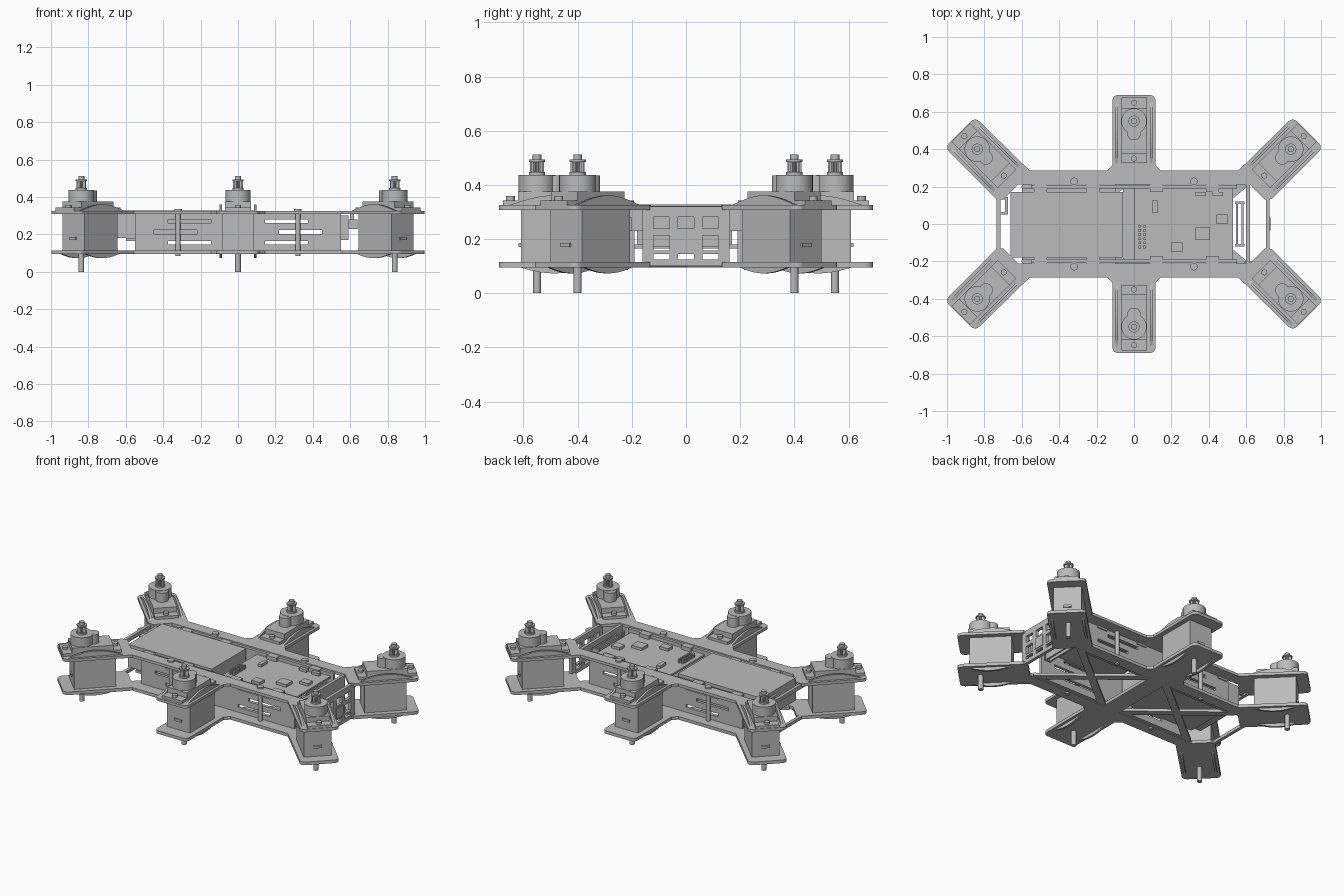
import bpy, bmesh, math
from mathutils import Vector, Matrix

cube = bpy.data.objects.get("Cube")
if cube:
    bpy.data.objects.remove(cube, do_unlink=True)

grey = bpy.data.materials.new("frame grey")
grey.use_nodes = True
grey.diffuse_color = (0.5, 0.5, 0.5, 1)
grey.node_tree.nodes["Principled BSDF"].inputs["Base Color"].default_value = (0.5, 0.5, 0.5, 1)


def finish(bm, name, smooth=False):
    bmesh.ops.recalc_face_normals(bm, faces=bm.faces)
    mesh = bpy.data.meshes.new(name)
    bm.to_mesh(mesh)
    bm.free()
    mesh.materials.append(grey)
    ob = bpy.data.objects.new(name, mesh)
    bpy.context.collection.objects.link(ob)
    if smooth:
        bpy.ops.object.select_all(action='DESELECT')
        ob.select_set(True)
        bpy.context.view_layer.objects.active = ob
        bpy.ops.object.shade_smooth_by_angle(angle=math.radians(35))
    return ob


def add_box(bm, x, y, z):
    m = Matrix.Translation(((x[0] + x[1]) / 2, (y[0] + y[1]) / 2, (z[0] + z[1]) / 2))
    size = (abs(x[1] - x[0]), abs(y[1] - y[0]), abs(z[1] - z[0]), 1)
    bmesh.ops.create_cube(bm, size=1, matrix=m @ Matrix.Diagonal(size))


def add_cyl(bm, x, y, z, r, sides=24):
    bmesh.ops.create_cone(bm, cap_ends=True, segments=sides, radius1=r, radius2=r,
                          depth=z[1] - z[0], matrix=Matrix.Translation((x, y, sum(z) / 2)))


def add_prism(bm, points, z):
    face = bm.faces.new([bm.verts.new((p[0], p[1], z[0])) for p in points])
    out = bmesh.ops.extrude_face_region(bm, geom=[face])
    top = [v for v in out["geom"] if isinstance(v, bmesh.types.BMVert)]
    bmesh.ops.translate(bm, verts=top, vec=(0, 0, z[1] - z[0]))


def boxes(name, *parts):
    bm = bmesh.new()
    for p in parts:
        add_box(bm, *p)
    return finish(bm, name)


def cut(ob, name, holes):
    cutter = boxes(name, *holes)
    cutter.hide_render = True
    cutter.hide_set(True)
    mod = ob.modifiers.new("holes", 'BOOLEAN')
    mod.object = cutter
    mod.solver = 'EXACT'
    # bake the cut so that only the finished panel remains
    bpy.context.view_layer.update()
    deps = bpy.context.evaluated_depsgraph_get()
    mesh = bpy.data.meshes.new_from_object(ob.evaluated_get(deps))
    ob.modifiers.clear()
    ob.data = mesh
    bpy.data.objects.remove(cutter, do_unlink=True)


LOW, HIGH = (0.095, 0.115), (0.308, 0.326)

# Frame plates: two rails with three arms each
half = [(0.115, 0.69), (0.115, 0.315), (0.145, 0.285), (0.557, 0.285), (0.849, 0.571),
        (1.011, 0.409), (0.735, 0.133), (0.70, 0.13), (0.62, 0.21)]
outline = half + [(-x, y) for x, y in reversed(half)]
for level, z in (("bottom", LOW), ("top", HIGH)):
    for side, s in (("left", 1), ("right", -1)):
        bm = bmesh.new()
        add_prism(bm, [(x, y * s) for x, y in outline], z)
        tips = [e for e in bm.edges if abs(e.verts[0].co.z - e.verts[1].co.z) > 0.01
                and abs(e.verts[0].co.y) > 0.39]
        bmesh.ops.bevel(bm, geom=tips, offset=0.03, segments=5, profile=0.5, affect='EDGES')
        finish(bm, f"{level}_plate_{side}")

# Bottom braces: two crosses and a middle bridge
bm = bmesh.new()
for sx in (1, -1):
    for sy in (1, -1):
        a, b = Vector((0.06 * sx, 0.215 * sy)), Vector((0.59 * sx, -0.215 * sy))
        n = Vector((a.y - b.y, b.x - a.x)).normalized() * 0.022
        add_prism(bm, [a + n, b + n, b - n, a - n], (LOW[0] + 0.001, LOW[1] - 0.001))
add_box(bm, (-0.06, 0.06), (-0.212, 0.212), LOW)
finish(bm, "bottom_braces")

# Slotted side panels with tabs
for side, s in (("left", 1), ("right", -1)):
    panel = boxes(f"side_panel_{side}", ((-0.55, 0.55), (0.19 * s, 0.208 * s), (0.1, 0.318)))
    holes = []
    for m in (-1, 1):
        for z, x0 in ((0.27, 0.145), (0.213, 0.22), (0.155, 0.145)):
            holes.append(((m * x0, m * (x0 + 0.23)), (0.15 * s, 0.25 * s), (z - 0.01, z + 0.01)))
    cut(panel, "slot_cutter", holes)
    boxes(f"panel_tabs_{side}", *[((x - 0.035, x + 0.035), (0.17 * s, 0.215 * s), (0.295, 0.322))
                                  for x in (-0.5, -0.22, 0.12, 0.42)])

# Perforated panel at the +x end
end = boxes("end_panel", ((0.705, 0.725), (-0.16, 0.16), (0.1, 0.32)))
holes = [((0.6, 0.8), (y - 0.03, y + 0.03), (z - h, z + h))
         for y in (-0.09, 0, 0.09) for z, h in ((0.26, 0.022), (0.185, 0.028), (0.135, 0.01))
         if (y, z) != (0, 0.185)]
cut(end, "end_hole_cutter", holes)
boxes("end_panel_plate", ((0.722, 0.73), (-0.035, 0.035), (0.155, 0.225)))

# Cross bars at both ends and the small rear hook
boxes("end_bars", ((0.6, 0.62), (-0.21, 0.21), (0.23, 0.322)),
      ((0.545, 0.555), (-0.12, 0.12), (0.17, 0.3)), ((0.575, 0.585), (-0.12, 0.12), (0.17, 0.3)),
      ((0.54, 0.59), (-0.12, -0.108), (0.17, 0.3)), ((0.54, 0.59), (0.108, 0.12), (0.17, 0.3)),
      ((0.59, 0.64), (-0.22, -0.2), (0.23, 0.28)),
      ((-0.735, -0.715), (-0.17, 0.17), (0.295, 0.32)), ((-0.735, -0.715), (-0.17, 0.17), LOW))
boxes("rear_hook", ((-0.725, -0.675), (0.13, 0.145), (0.3, 0.315)),
      ((-0.725, -0.675), (0.05, 0.065), (0.3, 0.315)), ((-0.69, -0.675), (0.05, 0.145), (0.3, 0.315)))

# Battery and circuit board
boxes("battery_box", ((-0.66, -0.06), (-0.18, 0.17), (0.18, 0.327)))
boxes("battery_tray", ((-0.6, -0.1), (-0.19, 0.19), (0.165, 0.18)))
boxes("circuit_board", ((0.0, 0.53), (-0.19, 0.19), (0.285, 0.297)))
chips = [((0.1, 0.125), (0.06, 0.125)), ((0.33, 0.405), (-0.085, -0.02)), ((0.33, 0.385), (0.15, 0.172)),
         ((0.42, 0.475), (0.15, 0.172)), ((0.2, 0.26), (-0.15, -0.1)), ((0.44, 0.5), (0.0, 0.05))]
boxes("board_chips", *[(x, y, (0.295, 0.314)) for x, y in chips])
boxes("board_pins", *[((x, x + 0.012), (-0.13 + 0.022 * i, -0.115 + 0.022 * i), (0.295, 0.322))
                      for x in (0.025, 0.05) for i in range(6)])

# Spacers with screws between the plates
bm = bmesh.new()
for x in (-0.32, 0.32):
    for y in (-0.228, 0.228):
        add_cyl(bm, x, y, (0.085, 0.332), 0.013, 16)
        add_cyl(bm, x, y, (0.326, 0.337), 0.02, 16)
finish(bm, "spacers", True)

# Servo, local: origin on the shaft, +y outward
bm = bmesh.new()
add_box(bm, (-0.083, 0.083), (-0.19, 0.06), (0.1, 0.327))
add_box(bm, (-0.07, 0.07), (-0.225, 0.125), (0.326, 0.343))
add_box(bm, (-0.07, 0.07), (-0.175, 0.07), (0.34, 0.376))
add_box(bm, (-0.025, 0.025), (0.06, 0.068), (0.17, 0.185))
body = finish(bm, "servo_body")

bm = bmesh.new()
add_cyl(bm, 0, 0, (0.37, 0.437), 0.068, 32)
add_cyl(bm, 0, -0.065, (0.37, 0.435), 0.037, 24)
for y in (-0.2, 0.098):
    add_cyl(bm, 0, y, (0.34, 0.358), 0.016, 16)
add_cyl(bm, 0, 0, (0.43, 0.447), 0.03)
add_cyl(bm, 0, 0, (0.485, 0.493), 0.03)
add_cyl(bm, 0, 0, (0.49, 0.512), 0.016)
add_cyl(bm, 0, 0, (0.0, 0.1), 0.015, 20)
gear = finish(bm, "servo_shaft", True)

# Toothed spline
bm = bmesh.new()
ring = [(math.cos(i * math.pi / 16), math.sin(i * math.pi / 16), 0.026 if i % 2 else 0.02) for i in range(32)]
add_prism(bm, [(c * r, s * r) for c, s, r in ring], (0.44, 0.487))
spline = finish(bm, "servo_spline")

# Curved cheeks beside each servo, bulging past both plates
bm = bmesh.new()
arc = [(-0.225 + 0.325 * i / 12, 0.035 * math.sin(math.pi * i / 12)) for i in range(13)]
for x in (-0.099, 0.085):
    for base, sign in ((0.326, 1), (0.108, -1)):
        pts = [(x, y, base + sign * h) for y, h in arc]
        face = bm.faces.new([bm.verts.new(p) for p in pts])
        out = bmesh.ops.extrude_face_region(bm, geom=[face])
        bmesh.ops.translate(bm, vec=(0.014, 0, 0),
                            verts=[v for v in out["geom"] if isinstance(v, bmesh.types.BMVert)])
cheeks = finish(bm, "servo_cheeks")

# Place a servo on each of the six arms
spots = [(0, 0.55, 0), (0, -0.55, 180), (0.838, 0.4, -45), (-0.838, 0.4, 45),
         (-0.838, -0.4, 135), (0.838, -0.4, -135)]
for i, (x, y, turn) in enumerate(spots):
    for part in (body, gear, spline, cheeks):
        ob = part
        if i:
            ob = part.copy()
            bpy.context.collection.objects.link(ob)
        ob.location = (x, y, 0)
        ob.rotation_euler.z = math.radians(turn)
